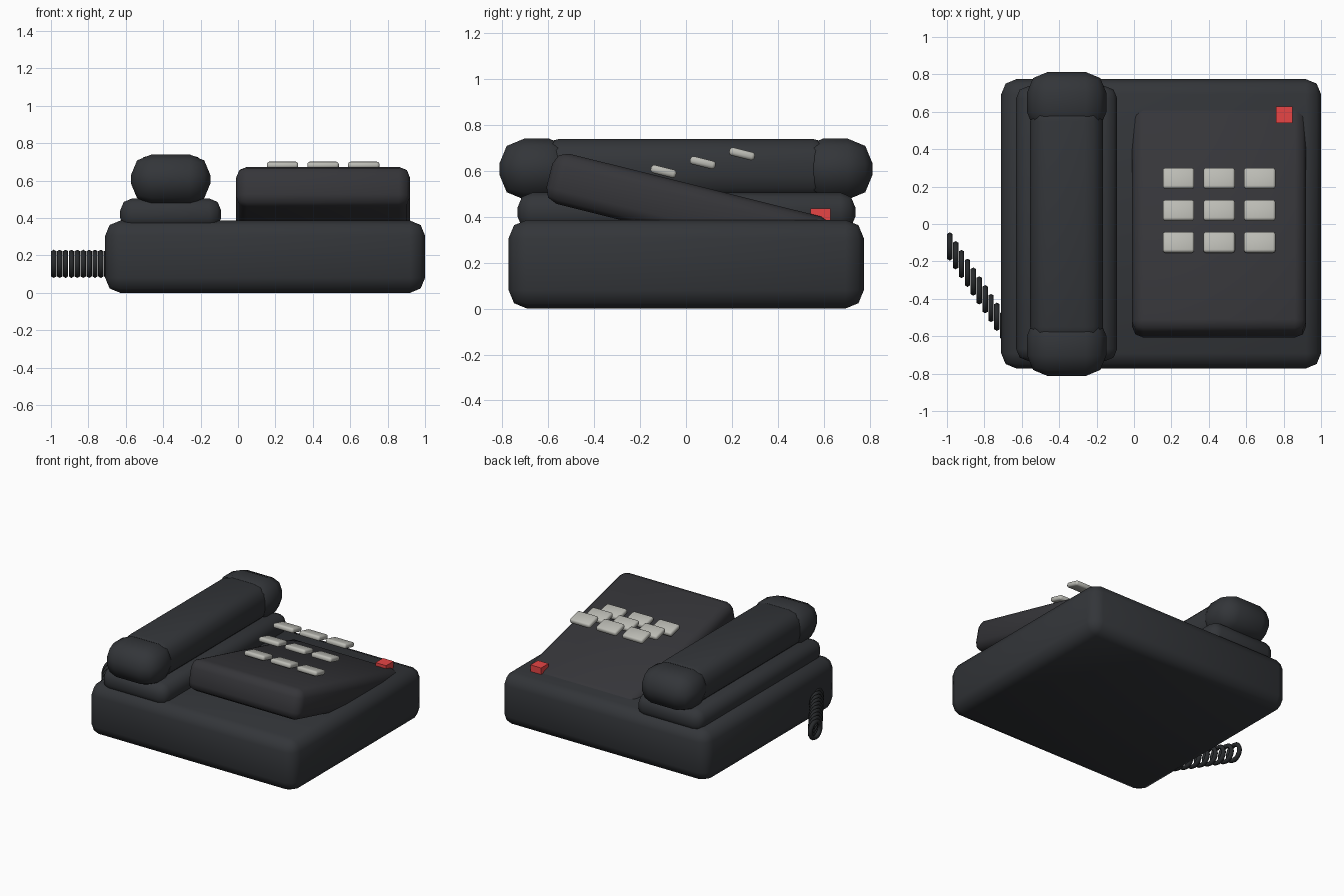
import bpy
import math

if "Cube" in bpy.data.objects:
    bpy.data.objects.remove(bpy.data.objects["Cube"])


def material(name, rgb):
    m = bpy.data.materials.new(name)
    m.diffuse_color = (*rgb, 1)
    m.use_nodes = True
    m.node_tree.nodes["Principled BSDF"].inputs["Base Color"].default_value = m.diffuse_color
    return m


BODY = material("dark_plastic", (0.033, 0.036, 0.041))
PAD = material("pad_plastic", (0.036, 0.036, 0.041))
CORD = material("cord_rubber", (0.02, 0.022, 0.024))
KEY = material("key_grey", (0.5, 0.5, 0.46))
RED = material("indicator_red", (0.8, 0.06, 0.06))


def block(name, centre, size, mat, bevel=0.0, tilt=0.0, segments=2):
    """Rounded box given by centre and full size, tilted about x."""
    bpy.ops.mesh.primitive_cube_add(size=1, location=centre)
    ob = bpy.context.object
    ob.name = name
    ob.scale = size
    bpy.ops.object.transform_apply(location=False, rotation=False, scale=True)
    ob.rotation_euler.x = tilt
    ob.data.materials.append(mat)
    if bevel:
        mod = ob.modifiers.new("round", 'BEVEL')
        mod.width = bevel
        mod.segments = segments
        bpy.ops.object.modifier_apply(modifier=mod.name)
        bpy.ops.object.shade_smooth_by_angle(angle=math.radians(50))
    return ob


TILT = -math.radians(14)

# Body and handset cradle
block("base", (0.145, 0.001, 0.193), (1.71, 1.546, 0.386), BODY, 0.08)
block("cradle", (-0.36, 0.002, 0.42), (0.54, 1.47, 0.17), BODY, 0.065)

# Handset: bar with a rounded block at each end
block("handset_bar", (-0.36, 0, 0.607), (0.39, 1.30, 0.264), BODY, 0.1, segments=3)
for name, side in (("mouthpiece", -1), ("earpiece", 1)):
    block(name, (-0.36, side * 0.65, 0.607), (0.424, 0.325, 0.266), BODY, 0.11)

# Keypad panel, leaning down into the base at the back
block("keypad_panel", (0.455, 0.012, 0.428), (0.93, 1.25, 0.225), PAD, 0.06, TILT)

# Keys: three rows rising towards the back
for row in range(3):
    for col in range(3):
        block(f"key_{row}_{col}",
              (0.238 + 0.217 * col, -0.098 + 0.171 * row, 0.597 + 0.038 * row),
              (0.168, 0.113, 0.036), KEY, 0.013, TILT)

# Indicator light
block("indicator_light", (0.803, 0.585, 0.405), (0.088, 0.088, 0.06), RED)

# Coiled cord: rings running out from the left side
for i in range(11):
    bpy.ops.mesh.primitive_torus_add(
        location=(-0.985 + 0.0315 * i, -0.12 - 0.047 * i, 0.155),
        rotation=(0, math.pi / 2, 0), major_radius=0.059, minor_radius=0.0165,
        major_segments=16, minor_segments=6)
    ring = bpy.context.object
    ring.name = f"cord_ring_{i}"
    ring.data.materials.append(CORD)
    bpy.ops.object.shade_smooth_by_angle(angle=math.radians(65))
